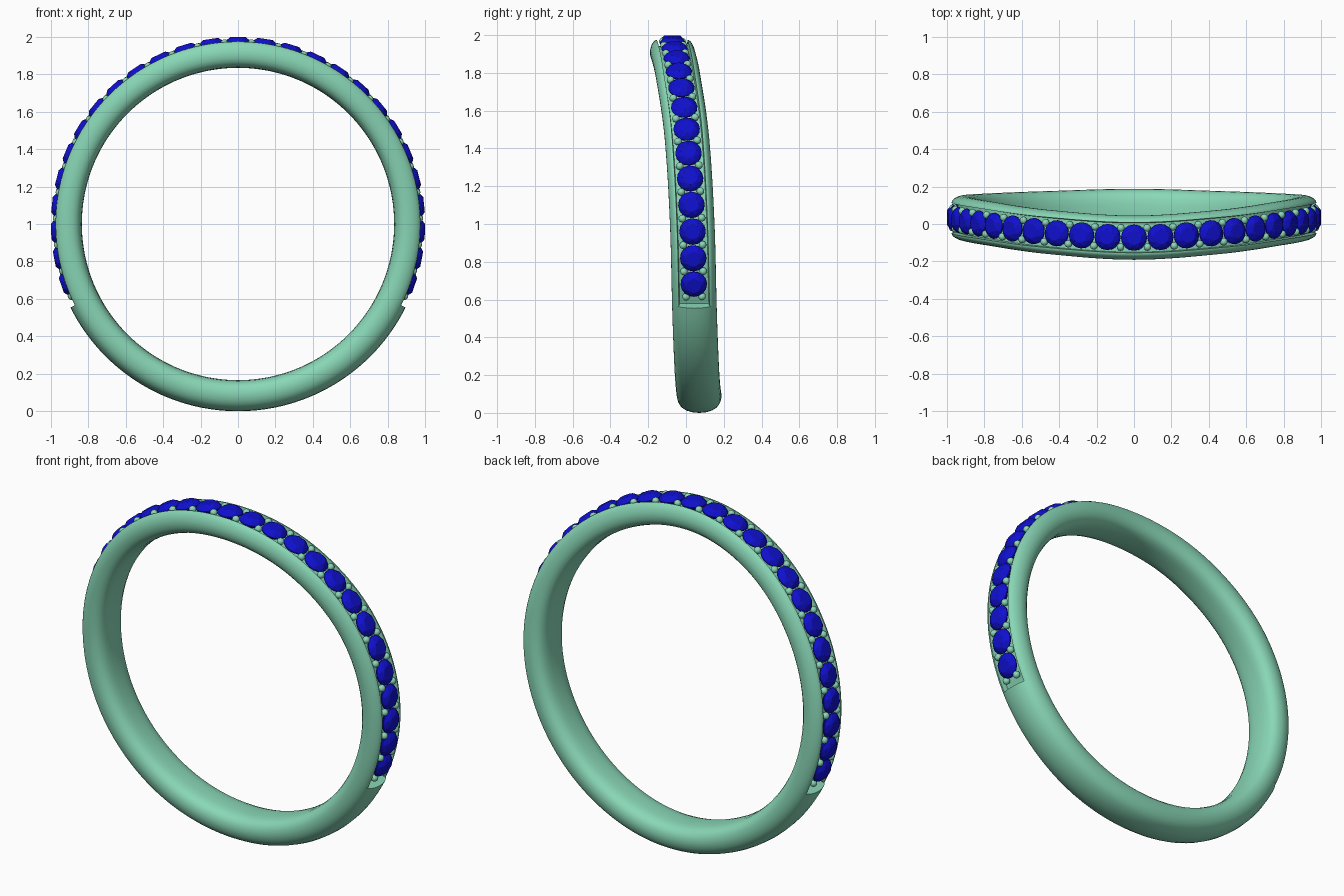
import bpy, bmesh, math
from mathutils import Vector, Matrix

if "Cube" in bpy.data.objects:
    bpy.data.objects.remove(bpy.data.objects["Cube"])

CENTRE_Z = 1.0
STEP = 8.4            # angle between stones, degrees
N_SIDE = 13           # stones each side of the top one
GROOVE_END = 116.5    # angle from the top where the channel stops
# sideways drift of the band, every 30 degrees from top to bottom
DRIFT = [-0.073, -0.043, 0.005, 0.033, 0.045, 0.058, 0.07]


def drift(deg):
    """Smooth (Catmull-Rom) interpolation of the band's y offset."""
    t = abs(deg) / 30
    i = min(int(t), 5)
    u = t - i
    p0 = DRIFT[abs(i - 1)]
    p1, p2 = DRIFT[i], DRIFT[i + 1]
    p3 = DRIFT[i + 2] if i < 5 else DRIFT[5]
    return 0.5 * (2 * p1 + (p2 - p0) * u + (2 * p0 - 5 * p1 + 4 * p2 - p3) * u**2
                  + (3 * p1 - p0 - 3 * p2 + p3) * u**3)


def point(deg, r, y=0.0):
    a = math.radians(deg)
    return Vector((r * math.sin(a), drift(deg) + y, CENTRE_Z + r * math.cos(a)))


def frame(deg, r):
    """Matrix on the band: local z outward, local x along the band."""
    a = math.radians(deg)
    out = Vector((math.sin(a), 0, math.cos(a)))
    along = point(deg + 0.5, r) - point(deg - 0.5, r)
    along = (along - out * along.dot(out)).normalized()
    m = Matrix((along, out.cross(along), out)).transposed().to_4x4()
    m.translation = point(deg, r)
    return m


def material(name, colour):
    m = bpy.data.materials.new(name)
    m.diffuse_color = colour
    m.use_nodes = True
    m.node_tree.nodes["Principled BSDF"].inputs["Base Color"].default_value = m.diffuse_color
    return m


def finish(bm, name, mat, smooth_angle=None):
    bmesh.ops.recalc_face_normals(bm, faces=bm.faces)
    me = bpy.data.meshes.new(name)
    bm.to_mesh(me)
    bm.free()
    ob = bpy.data.objects.new(name, me)
    bpy.context.collection.objects.link(ob)
    me.materials.append(mat)
    if smooth_angle:
        bpy.ops.object.select_all(action='DESELECT')
        ob.select_set(True)
        bpy.context.view_layer.objects.active = ob
        bpy.ops.object.shade_smooth_by_angle(angle=math.radians(smooth_angle))
    return ob


metal = material("green_metal", (0.25, 0.68, 0.47, 1))
blue = material("blue_stone", (0.005, 0.005, 0.63, 1))

# Band: half cross-sections as (sideways, radius), mirrored and swept
inner = [(0, .834), (.035, .835), (.065, .839), (.09, .849), (.106, .864),
         (.115, .884), (.118, .905), (.117, .922), (.112, .942)]
plain = inner + [(.104, .957), (.094, .970), (.082, .979), (.066, .988), (.035, .997), (0, 1.0)]
channel = inner + [(.105, .956), (.097, .967), (.089, .973), (.081, .974), (.077, .942), (0, .942)]


def full(half):
    return half + [(-y, r) for y, r in half[-2:0:-1]]


rings = []
n_top, n_low = 116, 64
for i in range(n_top + 1):
    rings.append((-GROOVE_END + 2 * GROOVE_END * i / n_top, full(channel)))
for i in range(n_low + 1):
    d = GROOVE_END + (360 - 2 * GROOVE_END) * i / n_low
    rings.append((d if d <= 180 else d - 360, full(plain)))

bm = bmesh.new()
loops = [[bm.verts.new(point(d, r, y)) for y, r in prof] for d, prof in rings]
for k, a in enumerate(loops):
    b = loops[(k + 1) % len(loops)]
    for j in range(len(a)):
        j2 = (j + 1) % len(a)
        bm.faces.new((a[j], a[j2], b[j2], b[j]))
# the inner walls coincide where the two sections meet
bmesh.ops.remove_doubles(bm, verts=bm.verts, dist=1e-5)
finish(bm, "band", metal, 35)

# Beads: pairs between the stones and at both ends of the row
bm = bmesh.new()
for i in range(-N_SIDE - 1, N_SIDE + 1):
    end = i in (-N_SIDE - 1, N_SIDE)
    for side in (-1, 1):
        m = frame((i + 0.5) * STEP, 0.969) @ Matrix.Translation((0, side * (.042 if end else .051), 0))
        bmesh.ops.create_icosphere(bm, subdivisions=3, radius=0.02, matrix=m)
finish(bm, "setting_beads", metal, 60)


# Stones: brilliant cut, hull of table, crown, girdle and culet points
def circle(n, r, z, turn=0.0):
    return [Vector((r * math.cos(2 * math.pi * (k + turn) / n),
                    r * math.sin(2 * math.pi * (k + turn) / n), z)) for k in range(n)]


cut = (circle(8, .040, .031) + circle(8, .058, .020, .5) + circle(16, .070, .004)
       + circle(16, .070, -.002) + [Vector((0, 0, -.055))])
bm = bmesh.new()
for i in range(-N_SIDE, N_SIDE + 1):
    m = frame(i * STEP, 0.968)
    verts = [bm.verts.new(m @ p) for p in cut]
    bmesh.ops.convex_hull(bm, input=verts)
finish(bm, "row_of_stones", blue)
